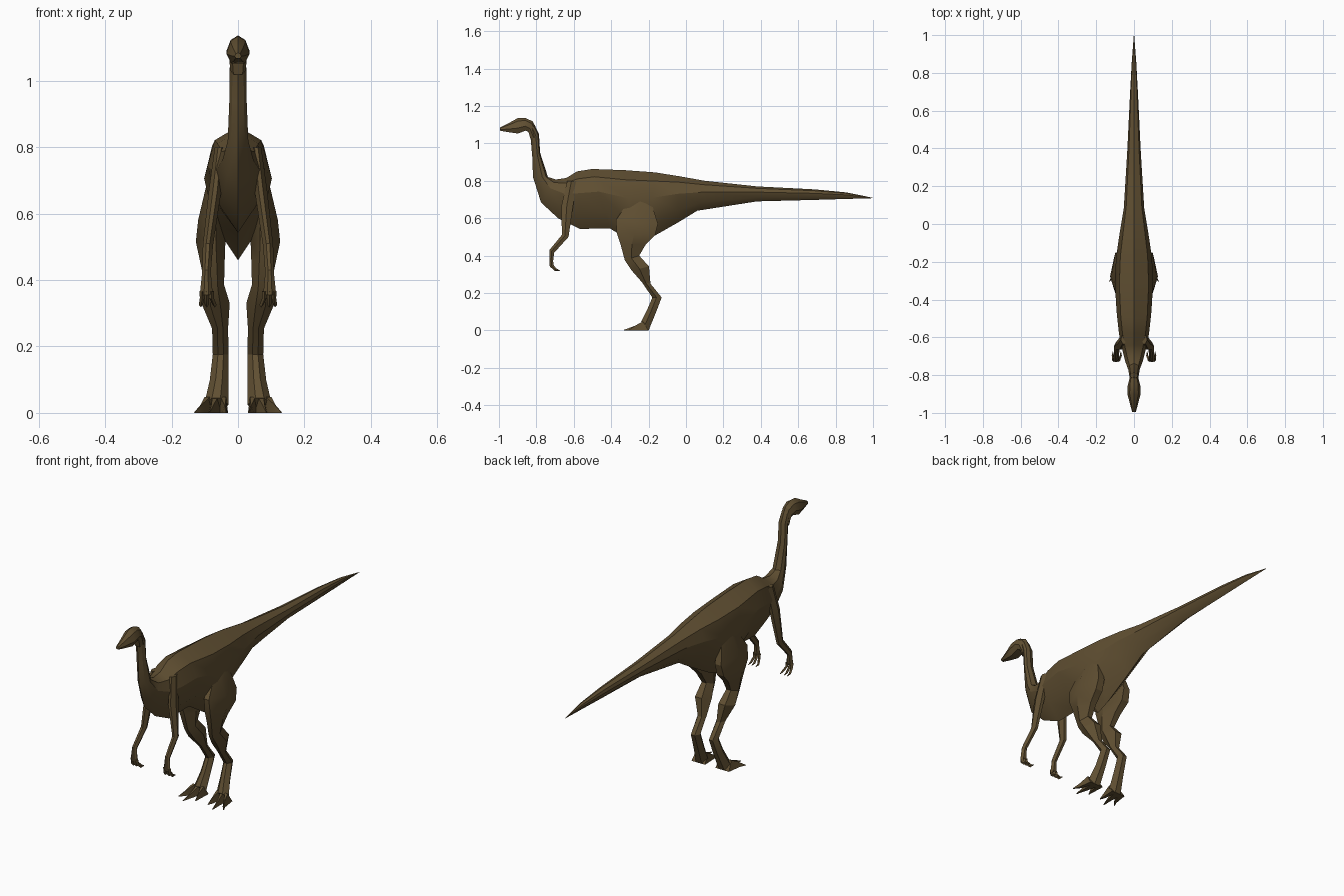
import bpy, bmesh, math

hide = bpy.data.materials.new("brown hide")
hide.diffuse_color = (0.118, 0.079, 0.032, 1)

# Cross-section shapes: (fraction from first edge to second edge, fraction of half width)
TORSO = [(0, 0), (.13, .76), (.38, 1), (.74, .68), (1, 0)]
HEAD = [(0, 0), (.2, .65), (.65, 1), (1, .6)]
LIMB = [(0, .35), (.45, 1), (1, .45)]
FINGER = [(0, 0), (.5, 1), (1, 0)]


def ring(a, b, x0, x1, shape):
    """Closed loop between edge points a and b (y, z), spanning x0..x1."""
    xc, w = (x0 + x1) / 2, (x1 - x0) / 2
    def pt(t, s):
        return (xc + w * s, a[0] + (b[0] - a[0]) * t, a[1] + (b[1] - a[1]) * t)
    right = [pt(t, s) for t, s in shape]
    left = [pt(t, -s) for t, s in reversed(shape) if s > 0]
    return right + left


def loft(name, loops_sets, mirror=False):
    """Skin one or more stacks of rings into one object."""
    bm = bmesh.new()
    for loops in loops_sets:
        rings = [[bm.verts.new(p) for p in loop] for loop in loops]
        n = len(rings[0])
        for r0, r1 in zip(rings, rings[1:]):
            for i in range(n):
                j = (i + 1) % n
                bm.faces.new((r0[i], r0[j], r1[j], r1[i]))
        bm.faces.new(rings[0])
        bm.faces.new(rings[-1][::-1])
    bmesh.ops.remove_doubles(bm, verts=bm.verts, dist=0.0004)
    bmesh.ops.recalc_face_normals(bm, faces=bm.faces)
    me = bpy.data.meshes.new(name)
    bm.to_mesh(me)
    bm.free()
    me.materials.append(hide)
    ob = bpy.data.objects.new(name, me)
    bpy.context.collection.objects.link(ob)
    bpy.ops.object.select_all(action='DESELECT')
    ob.select_set(True)
    bpy.context.view_layer.objects.active = ob
    bpy.ops.object.shade_smooth_by_angle(angle=math.radians(28))
    if mirror:
        ob.modifiers.new("Mirror", 'MIRROR')
    return ob


# Head: top point, bottom point, half width
head = [((-.995, 1.085), (-.995, 1.068), .010),
        ((-.95, 1.107), (-.95, 1.060), .022),
        ((-.90, 1.135), (-.90, 1.053), .035),
        ((-.862, 1.137), (-.856, 1.068), .034),
        ((-.82, 1.118), (-.842, 1.060), .028),
        ((-.786, 1.05), (-.83, 1.02), .023)]
loft("head", [[ring(a, b, -w, w, HEAD) for a, b, w in head]])

# Neck, torso and tail in one tapering skin
trunk = [((-.81, 1.10), (-.838, 1.05), .022),
         ((-.786, 1.05), (-.83, 1.02), .025),
         ((-.78, .95), (-.822, .93), .026),
         ((-.738, .82), (-.818, .82), .031),
         ((-.695, .807), (-.775, .684), .047),
         ((-.64, .815), (-.684, .60), .064),
         ((-.583, .85), (-.567, .543), .080),
         ((-.503, .863), (-.406, .545), .092),
         ((-.33, .857), (-.27, .46), .102),
         ((-.166, .845), (-.20, .488), .095),
         ((-.04, .825), (-.043, .577), .075),
         ((.10, .80), (.06, .64), .054),
         ((.38, .77), (.38, .69), .036),
         ((.69, .754), (.69, .698), .021),
         ((.856, .738), (.856, .703), .012),
         ((1.0, .709), (1.0, .707), .001)]
loft("neck_torso_tail", [[ring(a, b, -w, w, TORSO) for a, b, w in trunk]])

# Legs: front point, back point, inner x, outer x
leg = [((-.28, .73), (-.19, .70), .04, .088),
       ((-.375, .59), (-.15, .57), .04, .120),
       ((-.37, .52), (-.165, .51), .038, .127),
       ((-.35, .46), (-.215, .46), .040, .115),
       ((-.327, .375), (-.25, .40), .042, .100),
       ((-.29, .32), (-.198, .342), .025, .110),
       ((-.235, .257), (-.19, .25), .030, .078),
       ((-.18, .176), (-.13, .176), .028, .076),
       ((-.21, .105), (-.163, .09), .029, .085),
       ((-.24, .045), (-.20, 0), .029, .102)]
loft("legs", [[ring(*s, LIMB) for s in leg]], mirror=True)

# Feet: three pointed toes fanning out from the sole
toes = [(.030, .058, .036, -.30), (.050, .088, .085, -.332), (.078, .108, .130, -.305)]
toe_loops = []
for x0, x1, tip, y in toes:
    c = (x0 + x1) / 2
    m0, m1 = (x0 + tip) / 2, (x1 + tip) / 2
    toe_loops.append([
        [(x0, -.20, 0), (x1, -.20, 0), (c + .008, -.23, .048), (c - .008, -.23, .048)],
        [(m0, -.275, 0), (m1, -.275, 0), (m1 - .006, -.275, .024), (m0 + .006, -.275, .024)],
        [(tip - .002, y, 0), (tip + .002, y, 0), (tip + .001, y, .003), (tip - .001, y, .003)]])
loft("toes", toe_loops, mirror=True)

# Arms: front point, back point, inner x, outer x
arm = [((-.635, .80), (-.585, .80), .040, .070),
       ((-.665, .67), (-.603, .67), .050, .088),
       ((-.664, .51), (-.628, .50), .075, .106),
       ((-.73, .43), (-.705, .415), .082, .108),
       ((-.73, .355), (-.712, .36), .076, .115)]
loft("arms", [[ring(*s, LIMB) for s in arm]], mirror=True)

# Hands: curled fingers
finger_sets = []
for x, tip in ((.080, .070), (.095, .094), (.108, .112)):
    finger_sets.append([
        ring((-.731, .365), (-.710, .368), x - .008, x + .008, FINGER),
        ring((-.728, .342), (-.708, .35), x - .007, x + .007, FINGER),
        ring((-.702, .318), (-.694, .332), tip - .006, tip + .006, FINGER),
        ring((-.674, .318), (-.675, .321), tip - .001, tip + .001, FINGER)])
loft("fingers", finger_sets, mirror=True)
